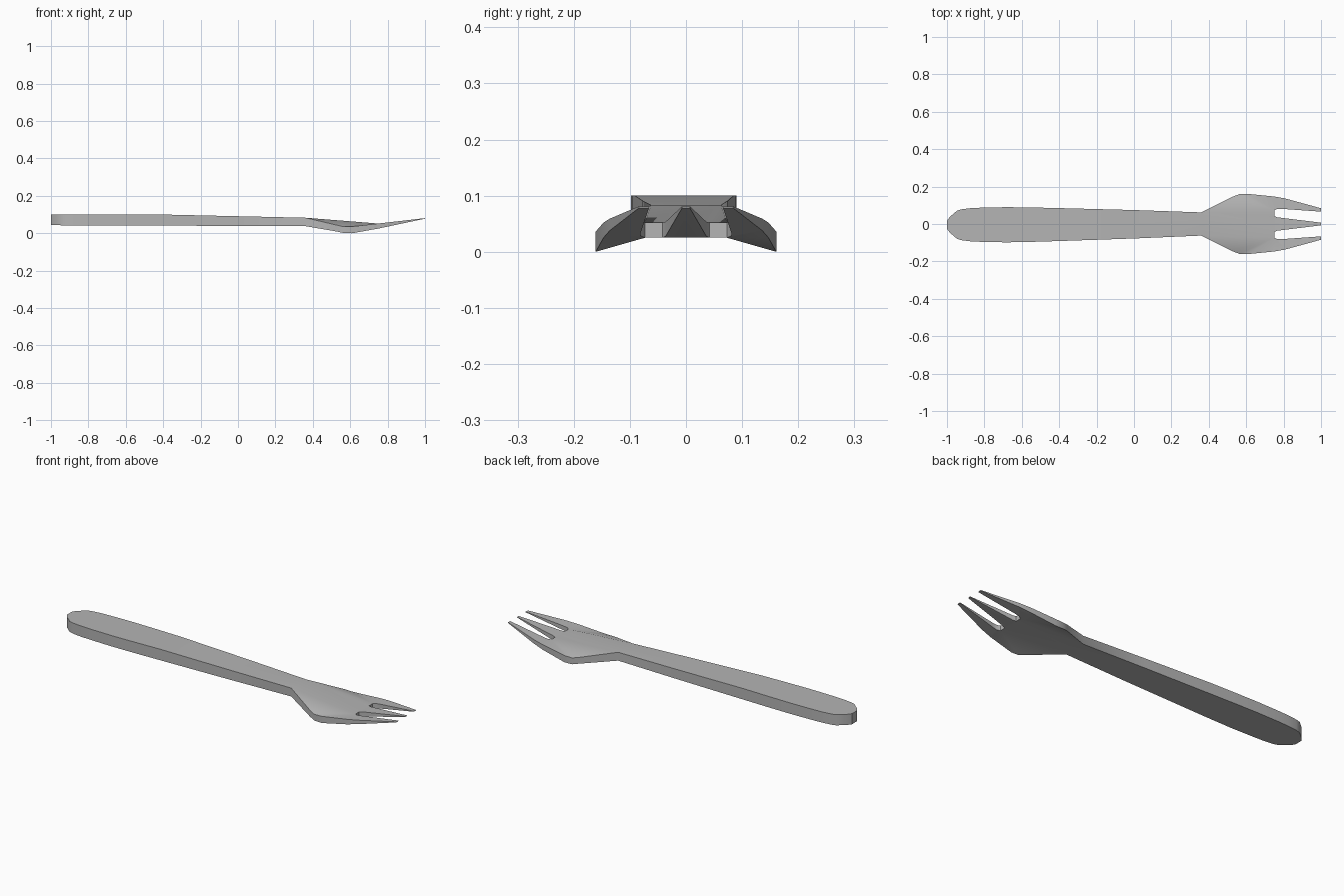
import bpy
import bmesh
import math

if "Cube" in bpy.data.objects:
    bpy.data.objects.remove(bpy.data.objects["Cube"])

# Outline of the handle: (x, half width)
HANDLE = [(-1, .022), (-.985, .042), (-.945, .076), (-.92, .083), (-.87, .089),
          (-.8, .092), (-.68, .094), (-.55, .092), (-.4, .088), (0, .076), (.36, .062)]

# Height profiles along x: middle of the fork and drooping shoulders of the head
TOP = [(-1, .1), (-.4, .1), (.36, .083), (.75, .052), (1, .081)]
BOTTOM = [(-1, .043), (.36, .038), (.75, .025), (1, .078)]
SHOULDER = {.53: (.043, .009), .565: (.035, .001), .61: (.036, 0)}


def lerp(profile, x):
    for (x0, z0), (x1, z1) in zip(profile, profile[1:]):
        if x <= x1:
            return z0 + (z1 - z0) * (x - x0) / (x1 - x0)
    return profile[-1][1]


def heights(x):
    return SHOULDER.get(x) or (lerp(TOP, x), lerp(BOTTOM, x))


# Half plan (y >= 0), split into faces running counter-clockwise
half = []
for (x0, w0), (x1, w1) in zip(HANDLE, HANDLE[1:]):
    half.append([(x0, 0), (x1, 0), (x1, w1), (x0, w0)])

neck, neck_side = (.36, 0), (.36, .062)
slot_in, slot_out, root = (.75, .042), (.75, .073), (.75, 0)
shoulder = [neck_side, (.53, .147), (.565, .16), (.61, .161), (.75, .147)]
half.append([neck, root, slot_in, slot_out, neck_side])
for a, b in zip(shoulder, shoulder[1:]):
    half.append([slot_out, b, a])

# Outer tine and half of the middle tine
half.append([slot_out, (.765, .081), (.79, .081), (1, .066), (1, .084),
             (.81, .136), shoulder[-1]])
half.append([root, (1, 0), (1, .007), (.765, .036), slot_in])

# Mirror the plan across y = 0
plan = half + [[(x, -y if y else 0) for x, y in reversed(f)] for f in half]

bm = bmesh.new()
verts = {}


def vert(p, side):
    if (p, side) not in verts:
        x, y = p
        lean = .004 * min(1, max(0, .36 - x))
        verts[p, side] = bm.verts.new((x, y - lean, heights(x)[side]))
    return verts[p, side]


# Top and bottom skins, then walls along every open edge
edges = set()
for f in plan:
    bm.faces.new([vert(p, 0) for p in f])
    bm.faces.new([vert(p, 1) for p in reversed(f)])
    edges.update(zip(f, f[1:] + f[:1]))
for a, b in sorted(edges):
    if (b, a) not in edges:
        bm.faces.new([vert(b, 0), vert(a, 0), vert(a, 1), vert(b, 1)])
bmesh.ops.recalc_face_normals(bm, faces=bm.faces)

mesh = bpy.data.meshes.new("fork")
bm.to_mesh(mesh)
bm.free()
fork = bpy.data.objects.new("fork", mesh)
bpy.context.collection.objects.link(fork)

# Darker grey, smooth across the gentle bends of the head
grey = bpy.data.materials.new("dark_grey")
grey.diffuse_color = (.46, .46, .46, 1)
grey.use_nodes = True
grey.node_tree.nodes["Principled BSDF"].inputs["Base Color"].default_value = grey.diffuse_color
mesh.materials.append(grey)
bpy.context.view_layer.objects.active = fork
fork.select_set(True)
bpy.ops.object.shade_smooth_by_angle(angle=math.radians(35))
